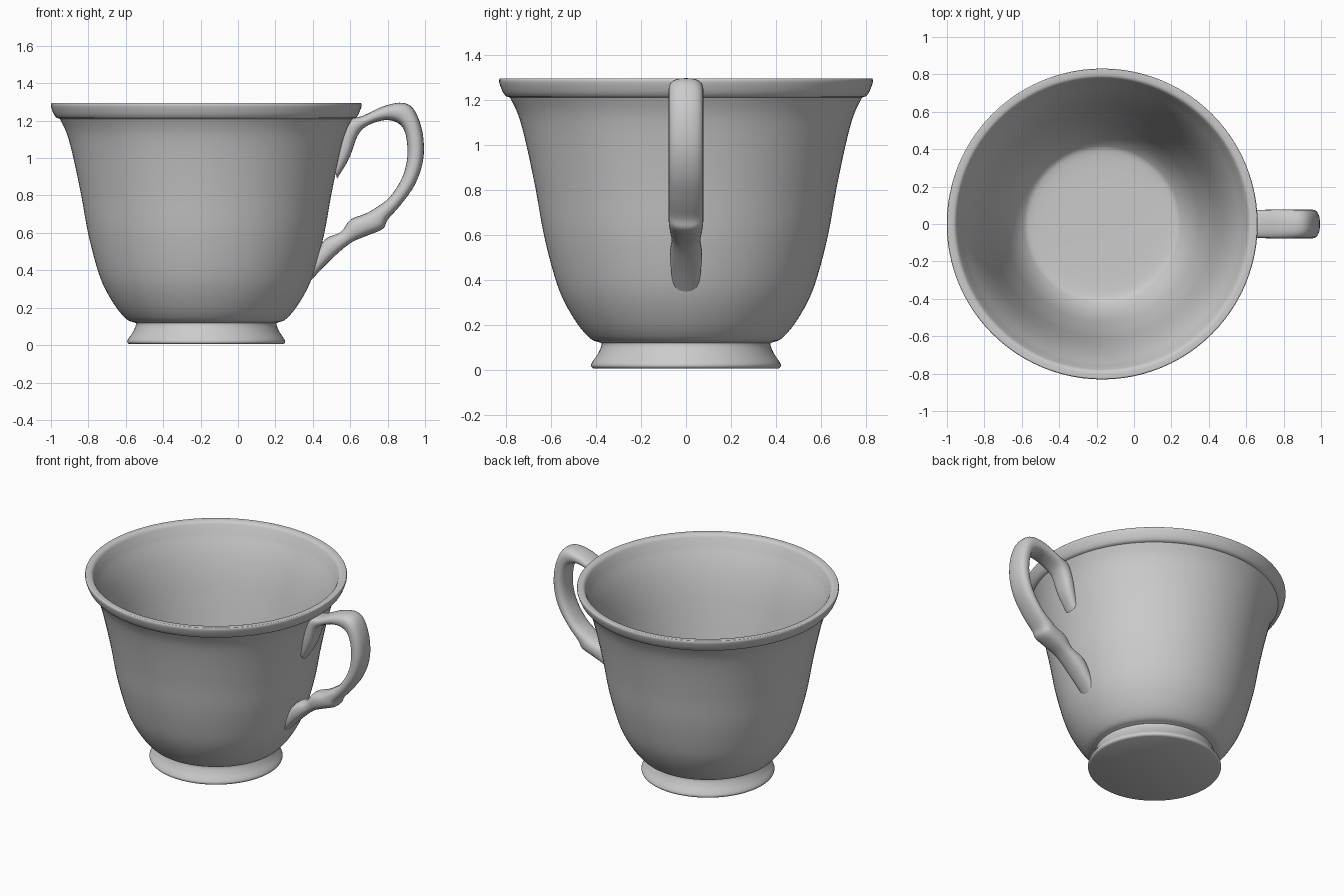
import bpy, bmesh, math

if "Cube" in bpy.data.objects:
    bpy.data.objects.remove(bpy.data.objects["Cube"])

AXIS_X = -0.17   # centre line of the bowl


def smooth_points(pts, steps):
    """Catmull-Rom interpolation of tuples of any length."""
    out = []
    ext = [pts[0]] + pts + [pts[-1]]
    for a, b, c, d in zip(ext, ext[1:], ext[2:], ext[3:]):
        for k in range(steps):
            t = k / steps
            out.append(tuple(
                0.5 * (2 * q + (r - p) * t + (2 * p - 5 * q + 4 * r - s) * t * t
                       + (3 * q - p - 3 * r + s) * t ** 3)
                for p, q, r, s in zip(a, b, c, d)))
    return out + [pts[-1]]


def finish(bm, name, angle):
    bmesh.ops.recalc_face_normals(bm, faces=bm.faces)
    mesh = bpy.data.meshes.new(name)
    bm.to_mesh(mesh)
    bm.free()
    obj = bpy.data.objects.new(name, mesh)
    bpy.context.collection.objects.link(obj)
    bpy.ops.object.select_all(action='DESELECT')
    obj.select_set(True)
    bpy.context.view_layer.objects.active = obj
    bpy.ops.object.shade_smooth_by_angle(angle=math.radians(angle))
    return obj


def loft(rings, name, angle):
    """Skin a list of closed rings and cap both ends."""
    bm = bmesh.new()
    loops = [[bm.verts.new(p) for p in ring] for ring in rings]
    n = len(loops[0])
    for lo, hi in zip(loops, loops[1:]):
        for i in range(n):
            j = (i + 1) % n
            bm.faces.new((lo[i], lo[j], hi[j], hi[i]))
    bm.faces.new(loops[0])
    bm.faces.new(loops[-1])
    return finish(bm, name, angle)


def circle(r, z, n=96):
    return [(AXIS_X + r * math.cos(2 * math.pi * i / n),
             r * math.sin(2 * math.pi * i / n), z) for i in range(n)]


# Cup: foot, outer wall, rolled rim, inner wall, floor (radius, height)
foot = smooth_points([(0.41, 0.005), (0.42, 0.012), (0.42, 0.028),
                      (0.395, 0.065), (0.378, 0.10), (0.376, 0.118)], 3)
outer = smooth_points([(0.39, 0.123), (0.425, 0.138), (0.48, 0.20), (0.54, 0.30),
                       (0.583, 0.41), (0.632, 0.60), (0.668, 0.80), (0.71, 1.0),
                       (0.745, 1.13), (0.783, 1.21)], 4)
rim = smooth_points([(0.80, 1.215), (0.815, 1.235), (0.83, 1.275), (0.829, 1.292),
                     (0.82, 1.295), (0.79, 1.292), (0.776, 1.275)], 3)
inner = smooth_points([(0.755, 1.22), (0.705, 1.11), (0.66, 0.97), (0.62, 0.79),
                       (0.582, 0.60), (0.534, 0.42), (0.49, 0.30),
                       (0.43, 0.21), (0.36, 0.18), (0.1, 0.175)], 4)
loft([circle(r, z) for r, z in foot + outer + rim + inner], "cup", 40)

# Handle: outer edge (x, z), inner edge (x, z), half width
sections = [
    (0.505, 0.98, 0.53, 0.89, 0.05), (0.535, 1.10, 0.595, 1.00, 0.065),
    (0.58, 1.20, 0.64, 1.12, 0.07), (0.665, 1.225, 0.695, 1.175, 0.075),
    (0.78, 1.278, 0.785, 1.203, 0.077), (0.885, 1.295, 0.85, 1.19, 0.077),
    (0.947, 1.25, 0.888, 1.15, 0.077), (0.988, 1.13, 0.905, 1.07, 0.077),
    (0.99, 0.99, 0.902, 0.98, 0.077), (0.947, 0.86, 0.875, 0.89, 0.077),
    (0.87, 0.75, 0.81, 0.79, 0.077), (0.80, 0.67, 0.73, 0.73, 0.077),
    (0.775, 0.622, 0.675, 0.70, 0.077), (0.69, 0.585, 0.60, 0.67, 0.073),
    (0.60, 0.545, 0.55, 0.605, 0.064), (0.49, 0.45, 0.465, 0.565, 0.072),
    (0.375, 0.33, 0.40, 0.47, 0.06)]


def section_ring(ox, oz, ix, iz, w, n=24):
    ring = []
    for i in range(n):
        a = 2 * math.pi * i / n
        c, s = (math.copysign(abs(v) ** 0.8, v) for v in (math.cos(a), math.sin(a)))
        ring.append(((ox + ix) / 2 + c * (ox - ix) / 2, s * w,
                     (oz + iz) / 2 + c * (oz - iz) / 2))
    return ring


loft([section_ring(*s) for s in smooth_points(sections, 4)], "handle", 60)
